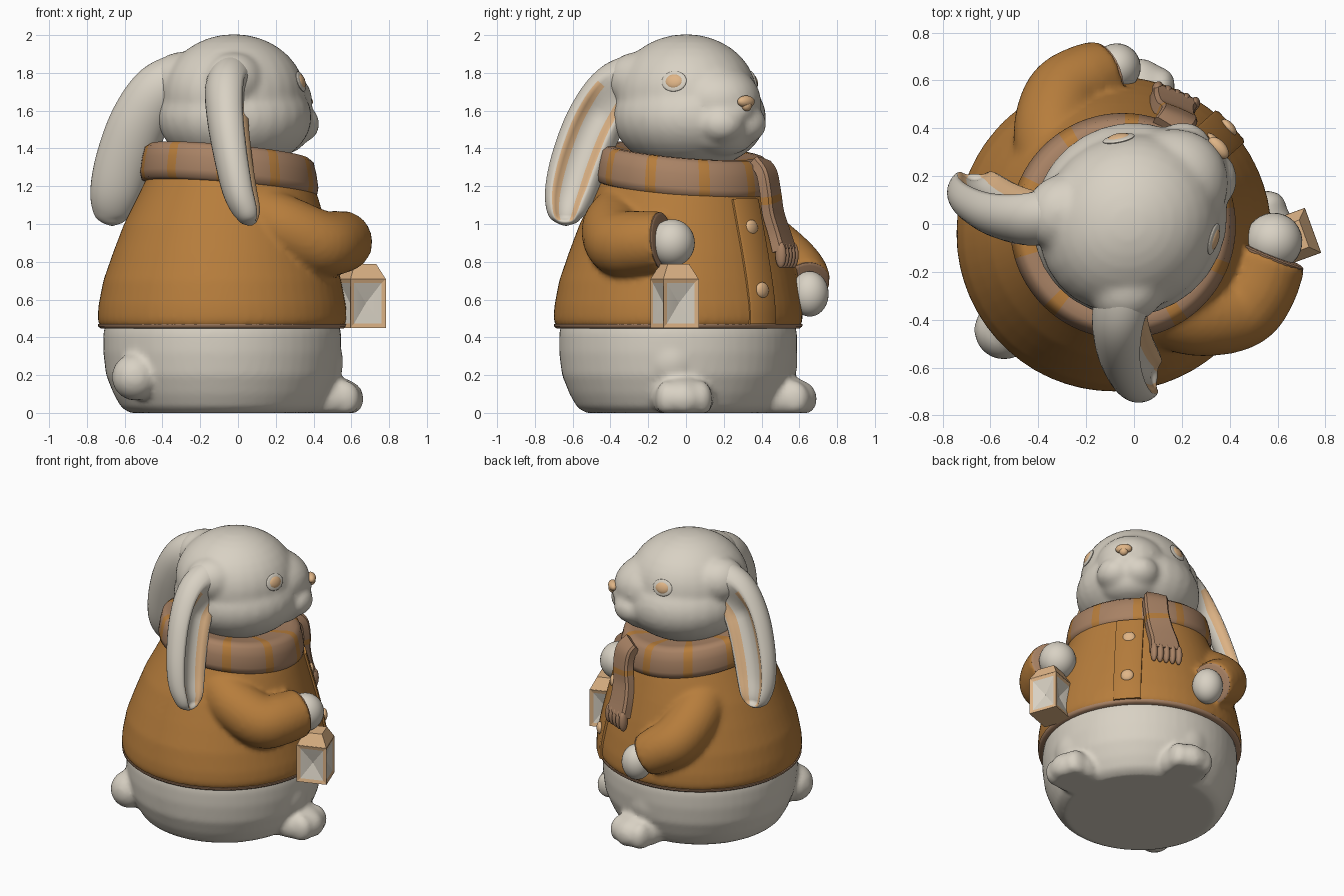
import bpy, bmesh, math
from mathutils import Matrix, Vector

if "Cube" in bpy.data.objects:
    bpy.data.objects.remove(bpy.data.objects["Cube"])

# Built facing +Y with X to the animal's right, then everything is turned to its final heading
TURN = Matrix.Rotation(math.radians(-48), 4, 'Z')
FUR, COAT, SCARF, PEACH = range(4)
MATS = []
for mname, col in [("cream fur", (.69, .64, .55)), ("ochre coat", (.47, .205, .045)),
                   ("brown scarf", (.39, .222, .128)), ("peach trim", (.74, .46, .24))]:
    m = bpy.data.materials.new(mname)
    m.diffuse_color = (*col, 1)
    m.use_nodes = True
    m.node_tree.nodes["Principled BSDF"].inputs["Base Color"].default_value = m.diffuse_color
    MATS.append(m)
CIRCLE = [(math.cos(k * math.tau / 24), math.sin(k * math.tau / 24)) for k in range(24)]
STRAP = [(-1, -1), (1, -1), (1, .5), (.85, 1), (0, 1.1), (-.85, 1), (-1, .5)]


def finish(name, bm, mat=None, fuse=0, angle=50):
    if mat is not None:
        for f in bm.faces:
            f.material_index = mat
    bmesh.ops.recalc_face_normals(bm, faces=bm.faces)
    me = bpy.data.meshes.new(name)
    bm.transform(TURN)
    bm.to_mesh(me)
    bm.free()
    # fused objects are remeshed into one skin, so their single colour goes first
    for m in ([MATS[mat]] if fuse else MATS):
        me.materials.append(m)
    if fuse:
        for p in me.polygons:
            p.material_index = 0
    me.shade_smooth()
    ob = bpy.data.objects.new(name, me)
    bpy.context.collection.objects.link(ob)
    if fuse:
        r = ob.modifiers.new("fuse", 'REMESH')
        r.mode, r.voxel_size, r.use_smooth_shade = 'VOXEL', .018, True
        s = ob.modifiers.new("soften", 'SMOOTH')
        s.factor, s.iterations = .5, fuse
    else:
        me.set_sharp_from_angle(angle=math.radians(angle))
    return ob


def ball(bm, c, r, rot=0, base=Matrix()):
    mat = base @ Matrix.Translation(c) @ Matrix.Rotation(math.radians(rot), 4, 'Z') @ Matrix.Diagonal((*r, 1))
    bmesh.ops.create_uvsphere(bm, u_segments=28, v_segments=18, radius=1, matrix=mat)


def skin(bm, rings, rule=None):
    rows = [[bm.verts.new(p) for p in ring] for ring in rings]
    n = len(rows[0])
    for i in range(len(rows) - 1):
        for j in range(n):
            k = (j + 1) % n
            f = bm.faces.new((rows[i][j], rows[i][k], rows[i + 1][k], rows[i + 1][j]))
            if rule:
                f.material_index = rule(i / (len(rows) - 1), j)
    for row in (rows[0], rows[-1]):
        bm.faces.new(row).material_index = rule(0, 1) if rule else 0


def lathe(bm, prof, seg=60, cu=-.025, tilt=0, rule=None):
    rings = []
    for r, z, cv in prof:
        ring = []
        for k in range(seg):
            a = math.tau * k / seg
            v = cv + r * math.sin(a)
            ring.append((cu + r * math.cos(a), v, z - tilt * v))
        rings.append(ring)
    skin(bm, rings, rule)


def spline(keys, n):
    out = []
    for i in range(len(keys) - 1):
        p0, p1, p2, p3 = keys[max(i - 1, 0)], keys[i], keys[i + 1], keys[min(i + 2, len(keys) - 1)]
        for k in range(n):
            t = k / n
            out.append([b + .5 * t * (c - a + t * (2 * a - 5 * b + 4 * c - d + t * (3 * (b - c) + d - a)))
                        for a, b, c, d in zip(p0, p1, p2, p3)])
    return out + [list(keys[-1])]


def tube(bm, keys, wref, prof, n=6, rule=None):
    """Sweep a cross-section (a list, or a function of 0..1) along keys of (x, y, z, half width, half thickness)."""
    rows = spline(keys, n)
    pts = [Vector(r[:3]) for r in rows]
    rings = []
    for i, row in enumerate(rows):
        t = (pts[min(i + 1, len(pts) - 1)] - pts[max(i - 1, 0)]).normalized()
        w = Vector(wref)
        w = (w - t * w.dot(t)).normalized()
        nrm = w.cross(t)
        section = prof(i / (len(rows) - 1)) if callable(prof) else prof
        rings.append([pts[i] + w * row[3] * a + nrm * row[4] * b for a, b in section])
    skin(bm, rings, rule)


# lower body with thighs, feet, toes and tail, flat underneath
bm = bmesh.new()
lathe(bm, [(.49, 0, -.09), (.535, .03, -.09), (.575, .1, -.09), (.615, .2, -.09), (.63, .32, -.09),
           (.63, .42, -.09), (.6, .55, -.09)])
for s in (1, -1):
    ball(bm, (-.02 + s * .31, .22, .27), (.19, .2, .2), -s * 38)
    ball(bm, (-.02 + s * .345, .335, .075), (.165, .2, .125), -s * 38)
    d, p = Vector((s * .616, .788, 0)), Vector((s * .788, -.616, 0))
    for k in (-1, 0, 1):
        c = Vector((-.02 + s * .345, .335, .075)) + d * (.115 - .025 * abs(k)) + p * k * .09
        ball(bm, c, (.062, .085, .095), -s * 38)
ball(bm, (-.035, -.70, .19), (.125, .125, .125))
for v in bm.verts:
    v.co.z = max(v.co.z, 0)
finish("lower_body", bm, FUR, fuse=5)

# coat with both sleeves
coat_prof = [(.58, .455, -.09), (.65, .455, -.09), (.66, .5, -.09), (.655, .57, -.09), (.63, .7, -.09),
             (.585, .85, -.08), (.535, 1.0, -.07), (.475, 1.15, -.05), (.42, 1.28, -.04), (.25, 1.32, -.04)]
arms = {"right": [(.30, -.16, 1.06, .16, .16), (.45, -.07, .98, .17, .17), (.55, .08, .90, .175, .175),
                  (.54, .20, .90, .17, .17), (.475, .335, .91, .16, .16)],
        "left": [(-.33, -.10, 1.03, .17, .17), (-.50, .0, .92, .17, .17), (-.59, .13, .80, .165, .165),
                 (-.58, .25, .73, .155, .155), (-.55, .33, .68, .14, .14)]}
bm = bmesh.new()
lathe(bm, coat_prof)
for keys in arms.values():
    tube(bm, keys, (0, 0, 1), CIRCLE)
finish("coat", bm, COAT, fuse=5)

# hem trim
bm = bmesh.new()
lathe(bm, [(.6, .448, -.09), (.645, .448, -.09), (.657, .458, -.09), (.658, .47, -.09), (.6, .47, -.09)])
finish("hem_trim", bm, SCARF)

# cuffs and paws
for side, c, r in (("right", (.445, .385, .9), (.12, .12, .125)), ("left", (-.535, .385, .63), (.1, .1, .12))):
    a, b = Vector(arms[side][-2][:3]), Vector(arms[side][-1][:3])
    d, rad = (b - a).normalized(), arms[side][-1][3]
    bm = bmesh.new()
    tube(bm, [(*(b - d * .014), rad - .012, rad - .012), (*b, rad - .006, rad - .006),
              (*(b + d * .006), rad - .02, rad - .02)], (0, 0, 1), CIRCLE, n=2)
    finish(side + "_cuff", bm, SCARF)
    bm = bmesh.new()
    ball(bm, c, r)
    finish(side + "_paw", bm, FUR)

# button placket and buttons
bm = bmesh.new()
tube(bm, [(-.035, v, z, .09, .015) for z, v in
          ((1.13, .428), (1.0, .463), (.85, .503), (.7, .538), (.57, .56), (.47, .563))], (1, 0, 0), STRAP)
finish("coat_placket", bm, COAT, angle=35)
for i, (v, z) in enumerate(((.478, .98), (.565, .65))):
    bm = bmesh.new()
    ball(bm, (-.035, v, z), (.042, .022, .042))
    finish("button_%d" % (i + 1), bm, PEACH)

# striped scarf ring, lower at the front
bm = bmesh.new()
lathe(bm, [(.2, 1.34, -.03), (.38, 1.38, -.04), (.42, 1.38, -.04), (.447, 1.36, -.04), (.462, 1.30, -.04),
           (.472, 1.23, -.04), (.465, 1.19, -.04), (.43, 1.175, -.04), (.3, 1.18, -.04)],
      seg=100, tilt=.125, rule=lambda s, j: COAT if j % 10 in (6, 7) else SCARF)
finish("scarf", bm, angle=70)

# hanging scarf end with a fringe
bm = bmesh.new()
tube(bm, [(-.195, .37, 1.325, .075, .03), (-.2, .42, 1.27, .08, .03), (-.21, .438, 1.17, .08, .03),
          (-.23, .438, 1.06, .085, .03), (-.26, .455, .95, .092, .03), (-.275, .478, .86, .1, .032)],
     (.9, .42, 0), STRAP, rule=lambda s, j: COAT if .42 < s < .5 else SCARF)
finish("scarf_end", bm, angle=35)
bm = bmesh.new()
for k in range(5):
    o = (k - 2) * .042
    ball(bm, (-.28 + o * .9, .488 + o * .42, .835), (.023, .03, .068), 25)
finish("scarf_fringe", bm, SCARF)

# head: cranium, cheeks, snout, lips, ear roots
bm = bmesh.new()
ball(bm, (-.015, -.015, 1.68), (.365, .39, .325))
ball(bm, (-.025, .0, 1.565), (.40, .415, .28))
ball(bm, (-.015, .17, 1.65), (.25, .30, .21))
ball(bm, (-.01, .27, 1.47), (.19, .16, .11))
ball(bm, (-.005, .33, 1.60), (.12, .155, .09))
for s in (1, -1):
    ball(bm, (-.01 + s * .075, .345, 1.53), (.13, .135, .11))
    ball(bm, (-.03 + s * .21, -.19, 1.76), (.15, .17, .15))
head = finish("head", bm, FUR, fuse=9)

# eyes with lids, seated on the head surface
shell = head.evaluated_get(bpy.context.evaluated_depsgraph_get())
for s in (1, -1):
    side = TURN @ Vector((s * .83, .56, 0))
    hit, loc, normal, face = shell.ray_cast(TURN @ Vector((-.03 + s * .25, .172, 1.755)) + side * .5, -side)
    seat = TURN.inverted() @ Matrix.Translation(loc) @ normal.to_track_quat('Z', 'Y').to_matrix().to_4x4()
    name = "right_eye" if s > 0 else "left_eye"
    for part, r, col in (("_lid", (.068, .056, .012), FUR), ("", (.05, .041, .02), PEACH)):
        bm = bmesh.new()
        ball(bm, (0, 0, 0), r, base=seat)
        finish(name + part, bm, col)

# nose
bm = bmesh.new()
ball(bm, (0, .475, 1.648), (.055, .032, .032))
ball(bm, (0, .48, 1.628), (.03, .025, .03))
finish("nose", bm, PEACH)

# drooping ears with a narrow lined hollow
ear = [(.13, -.10, 1.79, .09, .09), (.18, -.17, 1.79, .12, .11), (.268, -.28, 1.71, .148, .125),
       (.355, -.35, 1.55, .155, .12), (.435, -.385, 1.35, .152, .11), (.495, -.395, 1.18, .138, .10),
       (.536, -.385, 1.07, .108, .08), (.545, -.38, 1.015, .065, .05), (.548, -.378, .992, .012, .01)]


def ear_rule(s, j):
    return PEACH if j < 18 and .26 < s < .87 and .4 < abs(math.cos(math.radians(j * 10 + 5))) < .62 else FUR


for s in (1, -1):
    def ear_section(t, s=s):
        depth = max(0, min(1, (t - .2) / .15, (.92 - t) / .1))
        out = []
        for k in range(36):
            a = math.radians(k * 10)
            out.append((math.cos(a), s * (math.sin(a) - .8 * depth * max(0, math.sin(a) - .75) / .25)))
        return out
    bm = bmesh.new()
    tube(bm, [(-.03 + s * x, y, z, w, t) for x, y, z, w, t in ear], (s * .67, -.74, 0), ear_section, rule=ear_rule)
    finish("right_ear" if s > 0 else "left_ear", bm, angle=80)

# lantern: box with sunken crossed panes and a sloped roof
bm = bmesh.new()
place = Matrix.Translation((.483, .446, 0)) @ Matrix.Rotation(math.radians(68), 4, 'Z')
bmesh.ops.create_cube(bm, size=1, matrix=place @ Matrix.Translation((0, 0, .58)) @ Matrix.Diagonal((.2, .2, .26, 1)))
for f in bm.faces:
    f.material_index = PEACH
bm.normal_update()
panes = [f for f in bm.faces if abs(f.normal.z) < .5]
bmesh.ops.inset_individual(bm, faces=panes, thickness=.033, depth=-.006)
for f in panes:
    f.material_index = FUR
bmesh.ops.poke(bm, faces=panes, offset=-.03)
finish("lantern_box", bm, angle=20)
bm = bmesh.new()
bmesh.ops.create_cone(bm, cap_ends=True, segments=4, radius1=.1414, radius2=.085, depth=.08,
                      matrix=place @ Matrix.Translation((0, 0, .748)) @ Matrix.Rotation(math.pi / 4, 4, 'Z'))
finish("lantern_roof", bm, PEACH, angle=30)
